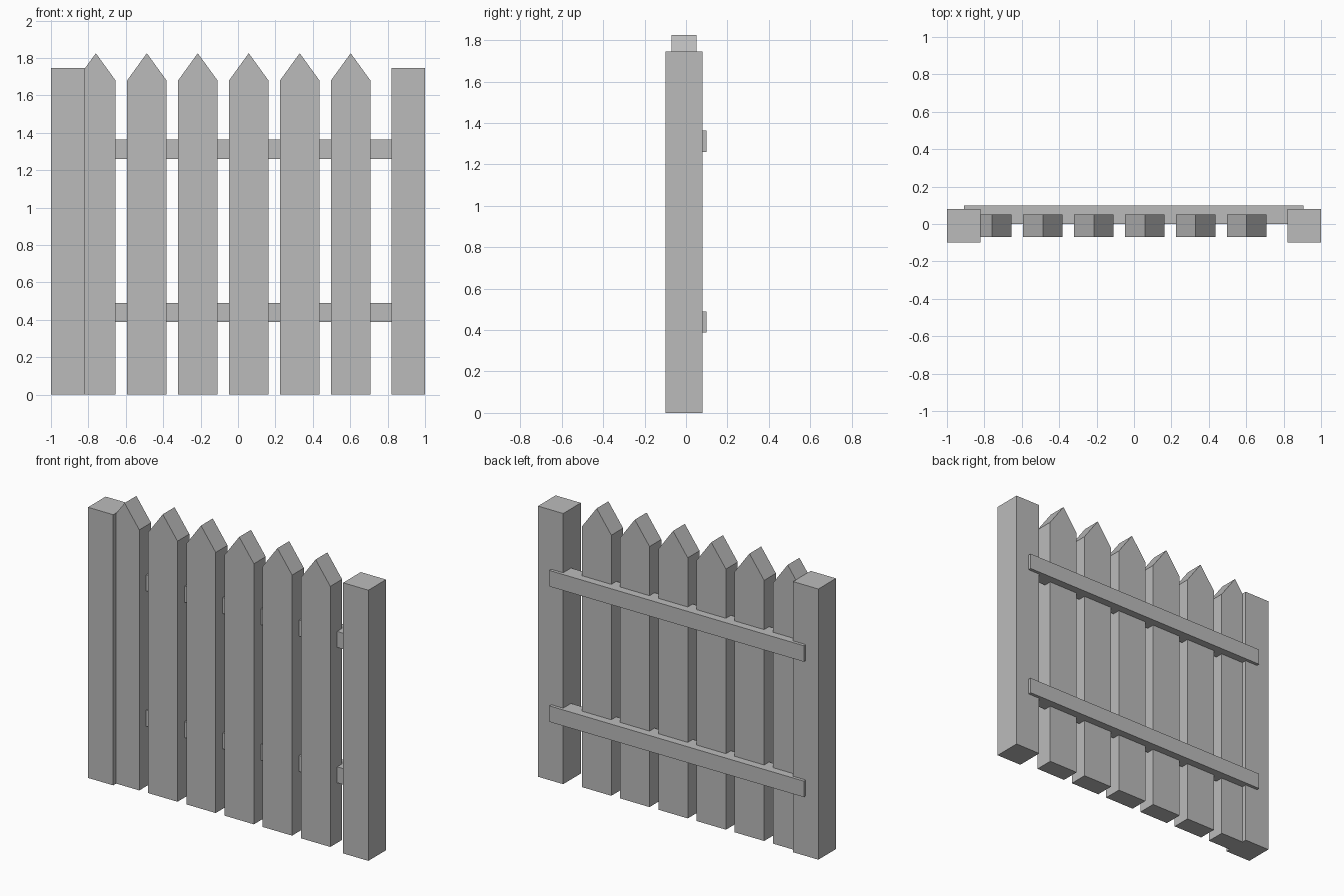
import bpy
import bmesh

cube = bpy.data.objects.get("Cube")
if cube:
    bpy.data.objects.remove(cube, do_unlink=True)

grey = bpy.data.materials.new("plain_grey")
grey.use_nodes = True
colour = (0.5, 0.5, 0.5, 1)
grey.diffuse_color = colour
grey.node_tree.nodes["Principled BSDF"].inputs["Base Color"].default_value = colour


def plank(name, outline, y_front, y_back):
    """Extrude an outline in the xz plane from y_front to y_back."""
    bm = bmesh.new()
    face = bm.faces.new([bm.verts.new((x, y_front, z)) for x, z in outline])
    result = bmesh.ops.extrude_face_region(bm, geom=[face])
    moved = [v for v in result["geom"] if isinstance(v, bmesh.types.BMVert)]
    bmesh.ops.translate(bm, vec=(0, y_back - y_front, 0), verts=moved)
    bmesh.ops.recalc_face_normals(bm, faces=bm.faces)
    mesh = bpy.data.meshes.new(name)
    bm.to_mesh(mesh)
    bm.free()
    mesh.materials.append(grey)
    obj = bpy.data.objects.new(name, mesh)
    bpy.context.collection.objects.link(obj)
    return obj


def rectangle(x0, x1, z0, z1):
    return [(x0, z0), (x1, z0), (x1, z1), (x0, z1)]


# End posts
plank("right_post", rectangle(-1, -0.82, 0, 1.745), -0.1, 0.08)
plank("left_post", rectangle(0.82, 1, 0, 1.745), -0.1, 0.08)

# Pointed pickets
half, eave, peak = 0.105, 1.68, 1.825
for i in range(6):
    x = -0.76 + i * 0.2725
    outline = [(x - half, 0), (x + half, 0), (x + half, eave),
               (x, peak), (x - half, eave)]
    plank(f"picket_{i + 1}", outline, -0.07, 0.05)

# Horizontal rails along the back
for name, z in (("lower_rail", 0.387), ("upper_rail", 1.26)):
    plank(name, rectangle(-0.91, 0.905, z, z + 0.103), 0, 0.1)
